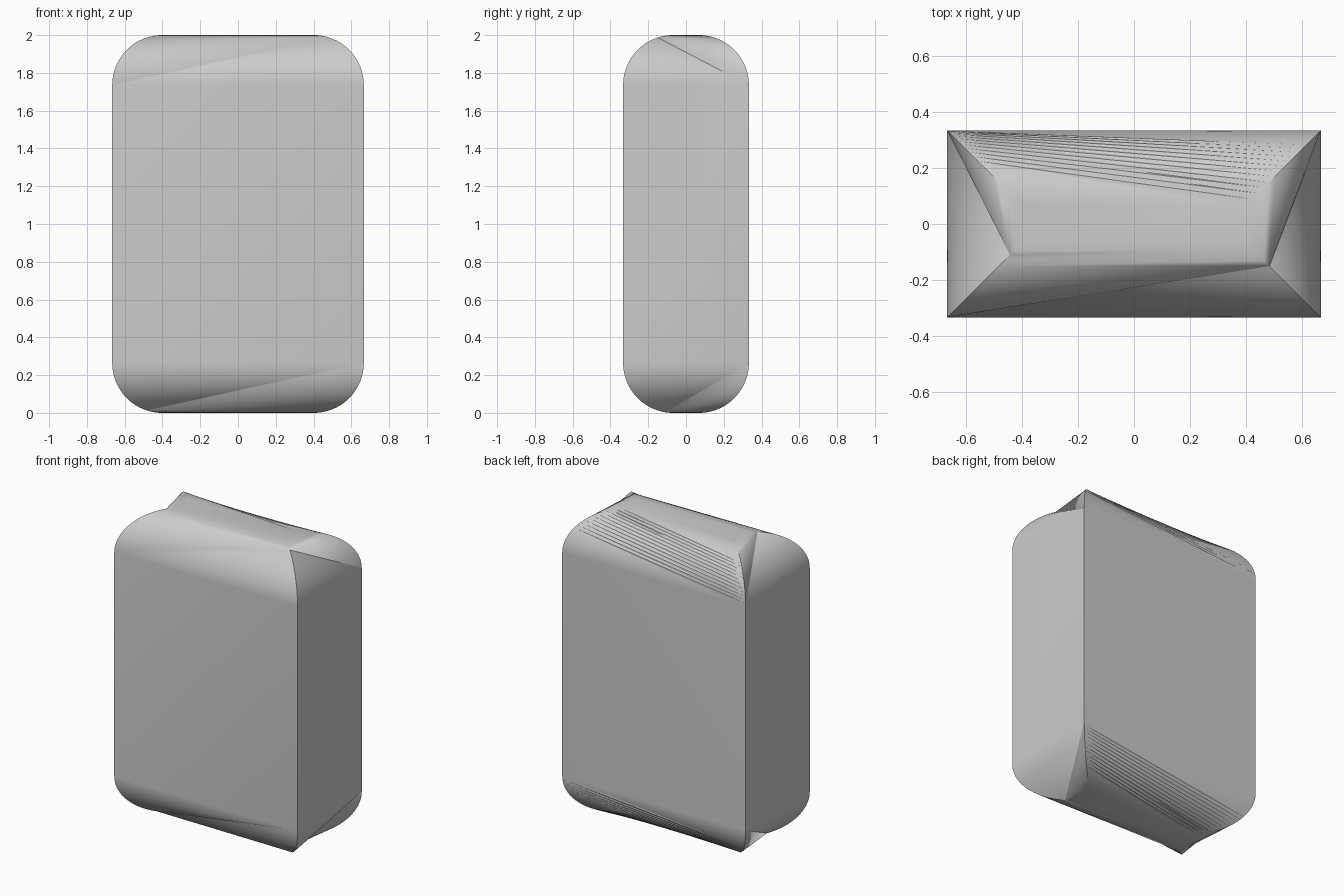
import bpy, bmesh, math

cube = bpy.data.objects.get("Cube")
if cube:
    bpy.data.objects.remove(cube, do_unlink=True)

HALF_X, HALF_Y, HEIGHT, RADIUS = 0.666, 0.333, 2.0, 0.265
STEPS = 20
CORNERS = [(-1, -1), (1, -1), (1, 1), (-1, 1)]

# Each rounded side: start corner, end corner, lead of the end arc, deep crease
SIDES = [
    ((-1, -1), (1, -1), 0.8, True),
    ((1, 1), (1, -1), 0.8, True),
    ((-1, 1), (-1, -1), 0.9, True),
    ((-1, 1), (1, 1), 0.35, False),
]


def mitre(bm, sx, sy, flip):
    """Corner curve from the vertical edge up to the flat end."""
    verts = []
    for i in range(STEPS + 1):
        a = math.pi / 2 * i / STEPS
        inset = RADIUS * (1 - math.cos(a))
        x, y = sx * (HALF_X - inset), sy * (HALF_Y - inset)
        z = HEIGHT - RADIUS + RADIUS * math.sin(a)
        verts.append(bm.verts.new((-x, y, HEIGHT - z) if flip else (x, y, z)))
    return verts


def creased_side(bm, start, end, lead, deep):
    """Triangle strip between two mitres, skewed so that it folds inward."""
    k = round(lead * STEPS)
    rest = STEPS - k
    if deep:
        walk = "e" * k + "s" * k + "es" * rest
    else:
        walk = "e" * k + "es" * rest + "s" * k
    i = j = 0
    for step in walk:
        if step == "e":
            bm.faces.new((start[i], end[j], end[j + 1]))
            j += 1
        else:
            bm.faces.new((start[i], end[j], start[i + 1]))
            i += 1


def rounded_end(bm, flip):
    arcs = {c: mitre(bm, *c, flip) for c in CORNERS}
    for a, b, lead, deep in SIDES:
        creased_side(bm, arcs[a], arcs[b], lead, deep)
    bm.faces.new([arcs[c][-1] for c in CORNERS])
    return arcs


# Body: two matching rounded ends joined by flat walls
bm = bmesh.new()
top = rounded_end(bm, False)
bottom = rounded_end(bm, True)
for n, a in enumerate(CORNERS):
    b = CORNERS[(n + 1) % len(CORNERS)]
    bm.faces.new((bottom[-a[0], a[1]][0], bottom[-b[0], b[1]][0], top[b][0], top[a][0]))
bmesh.ops.recalc_face_normals(bm, faces=bm.faces)
mesh = bpy.data.meshes.new("rounded_block")
bm.to_mesh(mesh)
bm.free()
block = bpy.data.objects.new("rounded_block", mesh)
bpy.context.collection.objects.link(block)

# Plain grey surface
grey = bpy.data.materials.new("light_grey")
grey.use_nodes = True
colour = (0.6, 0.6, 0.6, 1)
grey.diffuse_color = colour
grey.node_tree.nodes["Principled BSDF"].inputs["Base Color"].default_value = colour
mesh.materials.append(grey)

# Smooth curves, crisp mitres and flat walls
bpy.ops.object.select_all(action="DESELECT")
block.select_set(True)
bpy.context.view_layer.objects.active = block
bpy.ops.object.shade_smooth_by_angle(angle=math.radians(30))
weighted = block.modifiers.new("flat_walls", "WEIGHTED_NORMAL")
weighted.keep_sharp = True
